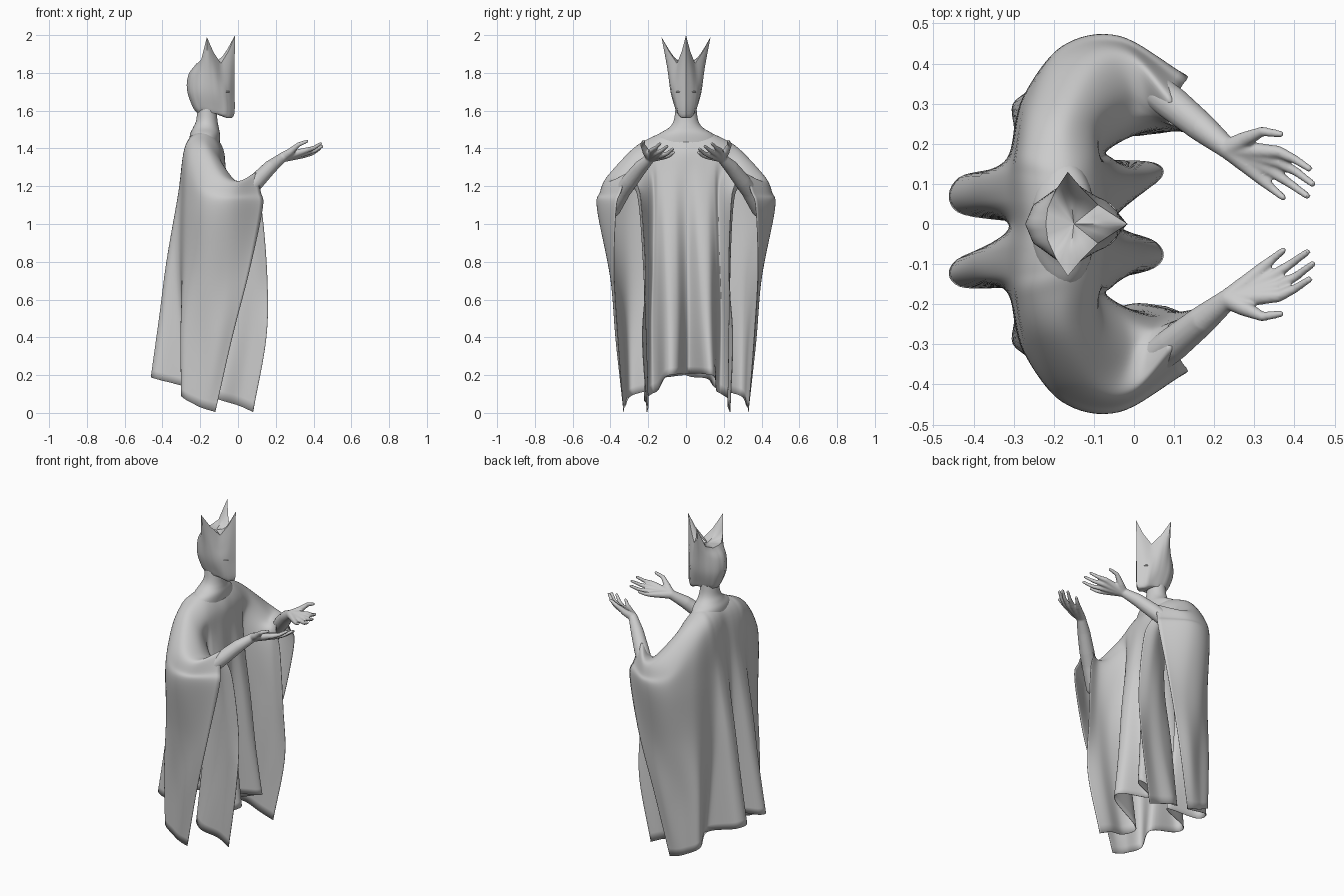
import bpy, bmesh, math
from mathutils import Vector, Matrix


def finish(name, bm, angle=40):
    bmesh.ops.remove_doubles(bm, verts=bm.verts, dist=0.0004)
    bmesh.ops.recalc_face_normals(bm, faces=bm.faces)
    me = bpy.data.meshes.new(name)
    bm.to_mesh(me)
    bm.free()
    ob = bpy.data.objects.new(name, me)
    bpy.context.collection.objects.link(ob)
    bpy.ops.object.select_all(action='DESELECT')
    ob.select_set(True)
    bpy.context.view_layer.objects.active = ob
    bpy.ops.object.shade_smooth_by_angle(angle=math.radians(angle))
    return ob


def spline(pts, n, smooth=True):
    """Points along a curve through pts, n per span."""
    p = [Vector(q) for q in pts]
    p = [2 * p[0] - p[1]] + p + [2 * p[-1] - p[-2]]
    out = []
    for i in range(1, len(p) - 2):
        a, b, c, d = p[i - 1:i + 3]
        for k in range(n):
            t = k / n
            if smooth:
                out.append(0.5 * (2 * b + (c - a) * t + (2 * a - 5 * b + 4 * c - d) * t * t
                                  + (3 * b - a - 3 * c + d) * t ** 3))
            else:
                out.append(b.lerp(c, t))
    return out + [p[-2]]


def mirrored(half):
    return [[(x, -y, z) for x, y, z in s] for s in half[:0:-1]] + half


def surface(bm, strands, nu, nv, smooth_u=True):
    """Skin a grid across strands."""
    cols = [spline(s, nv) for s in strands]
    rows = [spline(r, nu, smooth_u) for r in zip(*cols)]
    g = [[bm.verts.new(q) for q in r] for r in rows]
    for r0, r1 in zip(g, g[1:]):
        for i in range(len(r0) - 1):
            bm.faces.new((r0[i], r0[i + 1], r1[i + 1], r1[i]))


def capsules(bm, pts):
    """Chain of balls and cones through (x, y, z, radius) points."""
    for p in pts:
        bmesh.ops.create_uvsphere(bm, u_segments=16, v_segments=10, radius=p[3],
                                  matrix=Matrix.Translation(p[:3]))
    for p, q in zip(pts, pts[1:]):
        a, b = Vector(p[:3]), Vector(q[:3])
        m = Matrix.Translation((a + b) / 2) @ (b - a).to_track_quat('Z', 'Y').to_matrix().to_4x4()
        bmesh.ops.create_cone(bm, cap_ends=True, segments=16, radius1=p[3], radius2=q[3],
                              depth=(b - a).length, matrix=m)


# robe: strands from centre line out to the sleeve edge, each from shoulder to hem
ridge = [(-.17, 0, 1.49), (-.17, .06, 1.49), (-.175, .11, 1.485), (-.18, .16, 1.468), (-.17, .27, 1.405),
         (-.09, .40, 1.265), (0, .405, 1.225), (.095, .305, 1.272)]
front = [
    [(-.085, 0, 1.41), (-.065, 0, 1.25), (-.05, 0, .85), (-.06, 0, .5), (-.10, 0, .21)],
    [(-.09, .06, 1.41), (-.06, .06, 1.25), (-.005, .06, .85), (.025, .065, .5), (.055, .075, .205)],
    [(-.095, .11, 1.41), (-.065, .11, 1.25), (-.005, .115, .85), (.025, .12, .5), (.05, .13, .19)],
    [(-.10, .16, 1.40), (-.075, .15, 1.25), (-.05, .155, .85), (-.08, .16, .5), (-.12, .155, .12)],
    [(-.09, .25, 1.33), (-.09, .18, 1.22), (-.07, .18, .85), (-.11, .19, .5), (-.16, .185, .1)],
    [(-.02, .31, 1.23), (-.03, .22, 1.15), (0, .22, .8), (-.02, .22, .45), (-.1, .225, .07)],
    [(.03, .29, 1.20), (.05, .25, 1.11), (.08, .23, .78), (.07, .22, .42), (0, .21, .04)],
    [(.085, .255, 1.20), (.125, .235, 1.08), (.155, .22, .72), (.15, .24, .4), (.08, .22, .005)]]
back = [
    [(-.265, 0, 1.43), (-.30, 0, 1.15), (-.31, 0, .8), (-.29, 0, .5), (-.25, 0, .2)],
    [(-.27, .06, 1.43), (-.315, .06, 1.15), (-.37, .06, .8), (-.405, .06, .5), (-.44, .06, .19)],
    [(-.275, .12, 1.42), (-.315, .12, 1.15), (-.37, .125, .8), (-.40, .13, .5), (-.435, .135, .18)],
    [(-.275, .18, 1.40), (-.30, .18, 1.13), (-.31, .175, .78), (-.29, .17, .45), (-.26, .165, .13)],
    [(-.25, .29, 1.33), (-.27, .32, 1.1), (-.28, .31, .75), (-.30, .30, .42), (-.30, .29, .09)],
    [(-.17, .425, 1.2), (-.18, .44, 1.07), (-.18, .385, .72), (-.2, .34, .4), (-.22, .32, .04)],
    [(-.03, .45, 1.16), (-.04, .465, 1.08), (-.06, .40, .72), (-.11, .37, .38), (-.17, .33, .02)],
    [(.12, .345, 1.17), (.13, .37, 1.08), (.06, .38, .75), (-.03, .36, .4), (-.12, .33, .005)]]
bm = bmesh.new()
surface(bm, mirrored([f[::-1] + [r] + b for f, r, b in zip(front, ridge, back)]), 8, 8)
for v in bm.verts:  # slight sideways sway of the lower folds
    v.co.y += .18 * (v.co.x + .2) * max(0, 1 - v.co.z / 1.2) * max(0, 1 - abs(v.co.y) / .3)
robe = finish("robe", bm, 60)
mod = robe.modifiers.new("thickness", 'SOLIDIFY')
mod.thickness, mod.offset = 0.003, 0

# neck and upper shoulders
bm = bmesh.new()
rings = [(-.165, 1.62, .05, .055), (-.165, 1.55, .056, .064), (-.17, 1.51, .068, .09),
         (-.175, 1.47, .08, .15), (-.178, 1.40, .08, .19)]
surface(bm, [[(cx + rx * math.cos(a), ry * math.sin(a), z) for cx, z, rx, ry in rings]
             for a in [i * math.tau / 32 for i in range(33)]], 1, 5, False)
finish("neck", bm, 60)

# three-horned mask: strands around the head, each from jaw to crown edge
head = [
    [(-.10, 0, 1.575), (-.025, 0, 1.568), (-.018, 0, 1.70), (-.018, 0, 1.85), (-.015, 0, 2.0)],
    [(-.10, .025, 1.575), (-.045, .025, 1.57), (-.045, .035, 1.70), (-.045, .03, 1.80), (-.05, .022, 1.915)],
    [(-.11, .035, 1.58), (-.065, .042, 1.585), (-.07, .058, 1.69), (-.085, .058, 1.77), (-.09, .048, 1.85)],
    [(-.12, .045, 1.585), (-.10, .05, 1.605), (-.11, .075, 1.69), (-.12, .085, 1.79), (-.13, .088, 1.91)],
    [(-.14, .05, 1.59), (-.14, .06, 1.62), (-.15, .082, 1.70), (-.16, .10, 1.83), (-.165, .13, 1.99)],
    [(-.17, .045, 1.59), (-.185, .06, 1.62), (-.20, .08, 1.70), (-.20, .085, 1.80), (-.195, .085, 1.87)],
    [(-.20, .03, 1.58), (-.225, .04, 1.62), (-.25, .047, 1.70), (-.245, .047, 1.79), (-.215, .04, 1.85)],
    [(-.21, 0, 1.58), (-.24, 0, 1.62), (-.27, 0, 1.71), (-.262, 0, 1.79), (-.22, 0, 1.85)]]
crown = []
for s in head:
    x, y, z = s[-1]
    crown.append([(x, y, z), ((x - .15) / 2, y / 2, 1.85 + .25 * (z - 1.85)), (-.15, 0, 1.85)])
bm = bmesh.new()
surface(bm, mirrored(head), 3, 6, False)
surface(bm, mirrored(crown), 3, 6, False)
finish("horned_mask", bm, 50)

# eye slits
bm = bmesh.new()
for s in (-1, 1):
    m = (Matrix.Translation((-.055, s * .043, 1.70)) @ Matrix.Rotation(s * .83, 4, 'Z')
         @ Matrix.Diagonal((.004, .017, .004, 1)))
    bmesh.ops.create_uvsphere(bm, u_segments=16, v_segments=8, radius=1, matrix=m)
finish("eyes", bm)

# forearms and open hands, palms up
bm = bmesh.new()
wrist = (.235, .187, 1.352, .026)
capsules(bm, [(-.03, .39, 1.08, .045), (.05, .335, 1.175, .043), (.10, .297, 1.228, .043),
              (.17, .24, 1.30, .037), wrist])
fingers = [((.36, .18, 1.39), (.40, .162, 1.402), (.437, .138, 1.425)),
           ((.358, .155, 1.375), (.405, .13, 1.387), (.445, .10, 1.412)),
           ((.346, .13, 1.363), (.39, .10, 1.372), (.432, .07, 1.397)),
           ((.32, .11, 1.358), (.345, .088, 1.363), (.372, .066, 1.378))]
for k, m, t in fingers:
    capsules(bm, [wrist, k + (.015,), m + (.011,), t + (.0085,)])
capsules(bm, [wrist, (.275, .21, 1.38, .02), (.32, .231, 1.42, .012), (.365, .224, 1.438, .009)])
arms = finish("arms_and_hands", bm, 180)
mod = arms.modifiers.new("merge", 'REMESH')
mod.mode, mod.voxel_size, mod.use_smooth_shade = 'VOXEL', 0.005, True
mod = arms.modifiers.new("soften", 'SMOOTH')
mod.factor, mod.iterations = 0.5, 4
mod = arms.modifiers.new("other_side", 'MIRROR')
mod.use_axis = (False, True, False)
